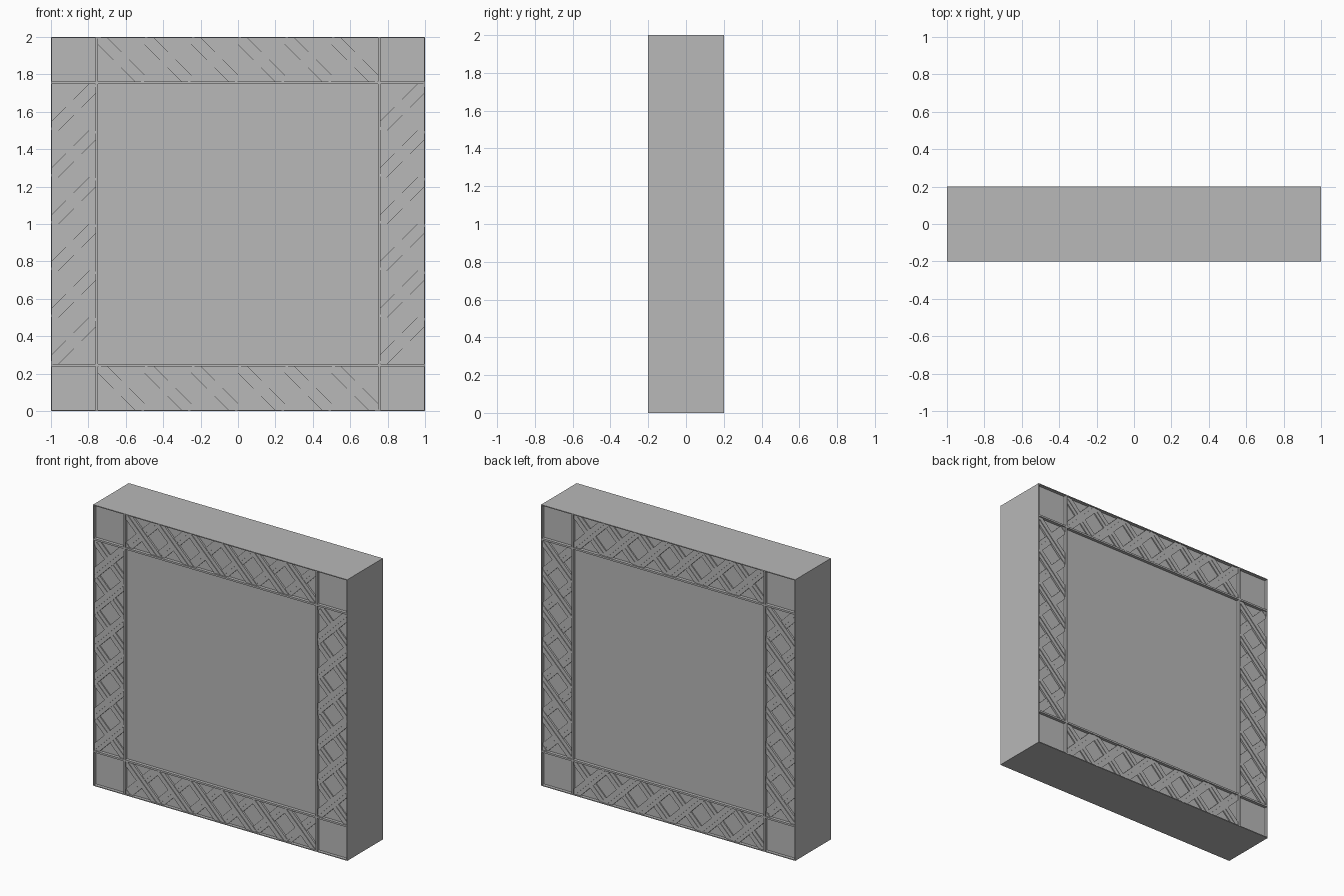
import bpy, bmesh, math
from mathutils import Matrix, Vector

cube = bpy.data.objects.get("Cube")
if cube:
    bpy.data.objects.remove(cube, do_unlink=True)

stone = bpy.data.materials.new("grey stone")
stone.use_nodes = True
GREY = (0.48, 0.48, 0.48, 1)
stone.diffuse_color = GREY
stone.node_tree.nodes["Principled BSDF"].inputs["Base Color"].default_value = GREY

FACE, FLOOR = 0.2, 0.178      # distance of the rim and of the sunk panels from the middle
RAIL, RAIL_W, RIM = 0.755, 0.013, 0.006
PITCH = 0.25


def add_box(bm, x0, x1, y0, y1, z0, z1):
    m = Matrix.Translation(((x0 + x1) / 2, (y0 + y1) / 2, (z0 + z1) / 2))
    m = m @ Matrix.Diagonal((x1 - x0, y1 - y0, z1 - z0, 1))
    bmesh.ops.create_cube(bm, size=1, matrix=m)


def finish(bm, name, mirror=True):
    mesh = bpy.data.meshes.new(name)
    bm.to_mesh(mesh)
    bm.free()
    mesh.materials.append(stone)
    ob = bpy.data.objects.new(name, mesh)
    bpy.context.collection.objects.link(ob)
    if mirror:                # same carving on front and back
        mod = ob.modifiers.new("front_and_back", "MIRROR")
        mod.use_axis = (False, True, False)
        mod.use_mirror_merge = False
    return ob


# Core slab, whose broad faces are the sunk panels
bm = bmesh.new()
add_box(bm, -1 + RIM, 1 - RIM, -FLOOR, FLOOR, RIM, 2 - RIM)
finish(bm, "core_slab", False)

# Outer shell, running the full depth
bm = bmesh.new()
for s in (-1, 1):
    a, b = sorted((s, s * (1 - RIM)))
    add_box(bm, a, b, -FACE, FACE, 0, 2)
    add_box(bm, -1 + RIM, 1 - RIM, -FACE, FACE, 1 + a, 1 + b)
finish(bm, "outer_rim", False)

# Thin rails that divide the border from the centre and the corners
bm = bmesh.new()
h = RAIL_W / 2
for s in (-RAIL, RAIL):
    add_box(bm, s - h, s + h, -FACE, -FLOOR, RIM, 2 - RIM)
    add_box(bm, -1 + RIM, 1 - RIM, -FACE, -FLOOR, 1 + s - h, 1 + s + h)
finish(bm, "dividing_rails")


def lattice(name, turn):
    """Crossed diagonal straps with a raised centre fillet, cut to one border strip."""
    bm = bmesh.new()
    # slope sign, strap top, fillet top: the falling straps lie over the rising ones
    for slope, strap_top, fillet_top in ((1, 0.186, 0.189), (-1, 0.191, 0.196)):
        for k in range(-1, 7):
            u = (k - 2.5) * PITCH
            for half, low, top in ((0.031, FLOOR, strap_top),
                                   (0.005, strap_top, fillet_top)):
                m = (Matrix.Translation((u, -(low + top) / 2, 0))
                     @ Matrix.Rotation(-slope * math.pi / 4, 4, 'Y')
                     @ Matrix.Diagonal((0.6, top - low, 2 * half, 1)))
                bmesh.ops.create_cube(bm, size=1, matrix=m)
    # trim to the strip
    for axis, limit in ((Vector((1, 0, 0)), RAIL - h), (Vector((0, 0, 1)), 0.116)):
        for s in (-1, 1):
            bmesh.ops.bisect_plane(bm, geom=bm.verts[:] + bm.edges[:] + bm.faces[:],
                                   plane_co=axis * s * limit, plane_no=axis * s,
                                   clear_outer=True)
    # move the strip out to its side of the frame
    place = (Matrix.Translation((0, 0, 1))
             @ Matrix.Rotation(turn, 4, 'Y')
             @ Matrix.Translation((0, 0, 0.878)))
    bmesh.ops.transform(bm, matrix=place, verts=bm.verts)
    finish(bm, name)


for i, side in enumerate(("top", "left", "bottom", "right")):
    lattice(side + "_lattice", i * math.pi / 2)
